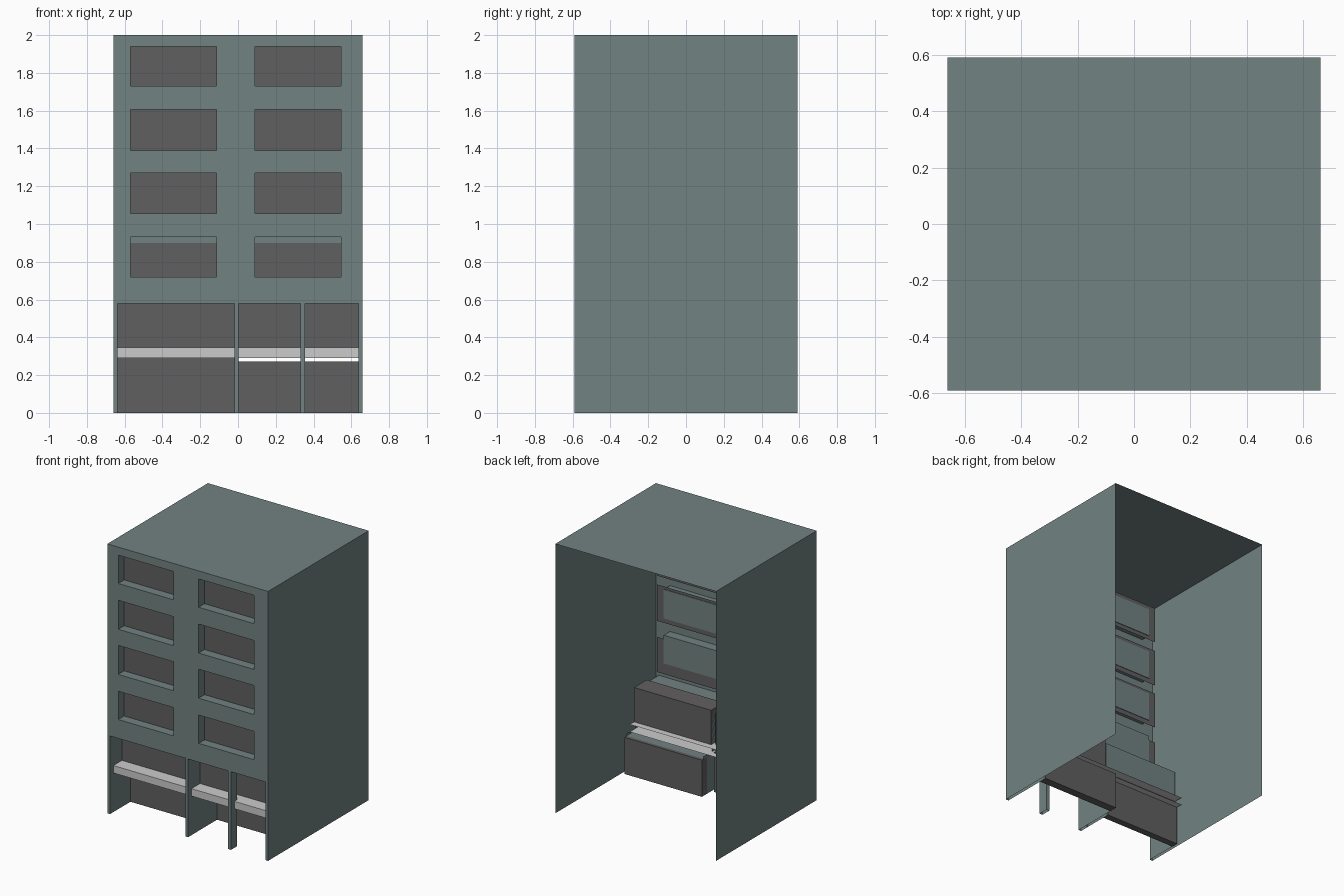
import bpy, bmesh

if "Cube" in bpy.data.objects:
    bpy.data.objects.remove(bpy.data.objects["Cube"])


def material(name, rgb):
    m = bpy.data.materials.new(name)
    m.diffuse_color = (*rgb, 1)
    m.use_nodes = True
    m.node_tree.nodes["Principled BSDF"].inputs["Base Color"].default_value = m.diffuse_color
    return m


GREEN = material("grey_green", (0.165, 0.225, 0.22))
DARK = material("dark_panel", (0.12, 0.115, 0.115))
W, D, H = 0.66, 0.59, 2.0


def mesh(name, quads, mat=None):
    bm = bmesh.new()
    for q in quads:
        bm.faces.new([bm.verts.new(p) for p in q])
    bmesh.ops.remove_doubles(bm, verts=bm.verts, dist=0.0005)
    me = bpy.data.meshes.new(name)
    bm.to_mesh(me)
    bm.free()
    ob = bpy.data.objects.new(name, me)
    bpy.context.collection.objects.link(ob)
    if mat:
        me.materials.append(mat)
    return ob


def xz(x0, x1, z0, z1, y):
    return [(x0, y, z0), (x1, y, z0), (x1, y, z1), (x0, y, z1)]


def yz(x, y0, y1, z0, z1):
    return [(x, y0, z0), (x, y1, z0), (x, y1, z1), (x, y0, z1)]


def xy(x0, x1, y0, y1, z):
    return [(x0, y0, z), (x1, y0, z), (x1, y1, z), (x0, y1, z)]


def box(name, x0, x1, y0, y1, z0, z1, mat):
    return mesh(name, [xz(x0, x1, z0, z1, y0), xz(x0, x1, z0, z1, y1)[::-1],
                       yz(x0, y0, y1, z0, z1)[::-1], yz(x1, y0, y1, z0, z1),
                       xy(x0, x1, y0, y1, z1), xy(x0, x1, y0, y1, z0)[::-1]], mat)


# Openings in the facade
columns = [(-0.57, -0.115), (0.09, 0.545)]
rows = [(0.72, 0.93), (1.055, 1.27), (1.39, 1.605), (1.73, 1.94)]
panes = [(0.64, 0.90), (1.02, 1.29), (1.355, 1.63), (1.70, 1.97)]
shops = [(-0.638, -0.018), (0.003, 0.33), (0.355, 0.637)]
SHOP_Z = 0.58
windows = [(x0, x1, z0, z1) for x0, x1 in columns for z0, z1 in rows]
holes = windows + [(x0, x1, 0, SHOP_Z) for x0, x1 in shops]

# Facade sheet: grid cells that are not inside an opening
xs = sorted({-W, W} | {v for h in holes for v in h[:2]})
zs = sorted({0, H} | {v for h in holes for v in h[2:]})
cells = []
for x0, x1 in zip(xs, xs[1:]):
    for z0, z1 in zip(zs, zs[1:]):
        cx, cz = (x0 + x1) / 2, (z0 + z1) / 2
        if not any(a < cx < b and c < cz < d for a, b, c, d in holes):
            cells.append(xz(x0, x1, z0, z1, -D))
mesh("facade", cells, GREEN)

# Side walls and roof, open at the back and below
mesh("shell", [yz(W, -D, D, 0, H), yz(-W, -D, D, 0, H)[::-1],
               xy(-W, W, -D, D, H)], GREEN)

# Window recesses with dark panes
yb = -0.517
for x0, x1, z0, z1 in windows:
    mesh("window_recess", [yz(x0, -D, yb, z0, z1), yz(x1, -D, yb, z0, z1)[::-1],
                           xy(x0, x1, -D, yb, z0), xy(x0, x1, -D, yb, z1)[::-1],
                           xz(x0, x1, z0, z1, yb)], GREEN)
for x0, x1 in columns:
    for z0, z1 in panes:
        mesh("window_pane", [xz(x0 - 0.055, x1 + 0.06, z0, z1, yb - 0.004)], DARK)

# Shop columns between the ground floor openings
for (_, a), (b, _) in zip(shops, shops[1:]):
    mesh("shop_column", [yz(a, -D, yb, 0, SHOP_Z), yz(b, -D, yb, 0, SHOP_Z),
                         xz(a, b, 0, SHOP_Z, yb)], GREEN)

# Shop recesses: ceilings and side walls
l0, l1 = shops[0]
r0, r1 = shops[1][0], shops[2][1]
mesh("left_shop_recess", [yz(l0, -D, -0.32, 0, SHOP_Z), yz(l1, -D, -0.32, 0, SHOP_Z),
                          xy(l0, l1, -D, -0.32, SHOP_Z),
                          xz(l0, l1, 0, SHOP_Z, -0.32)], GREEN)
mesh("right_shop_recess", [yz(r0, -D, -0.21, 0, 0.29), yz(r1, -D, -0.21, 0, 0.29),
                           yz(r0, -D, -0.31, 0.29, SHOP_Z),
                           yz(r1, -D, -0.31, 0.29, SHOP_Z),
                           xy(r0, r1, -D, -0.31, SHOP_Z),
                           xy(r0, r1, -0.31, -0.21, 0.275)], GREEN)

# Dark shop panels above and below the canopy
mesh("left_upper_panel", [xz(l0, l1, 0.33, SHOP_Z, -0.45)], DARK)
box("left_lower_panel", l0, l1, -0.35, -0.30, 0, 0.295, DARK)
box("right_upper_panel", r0, r1, -0.45, -0.30, 0.335, 0.60, DARK)
box("right_lower_panel", r0, r1, -0.25, -0.19, 0, 0.272, DARK)

# Pale canopy, open at the back
mesh("canopy", [xz(l0, r1, 0.29, 0.345, -0.55), xy(l0, r1, -0.55, -0.25, 0.345),
                xy(l0, r1, -0.55, -0.25, 0.29)[::-1]])
